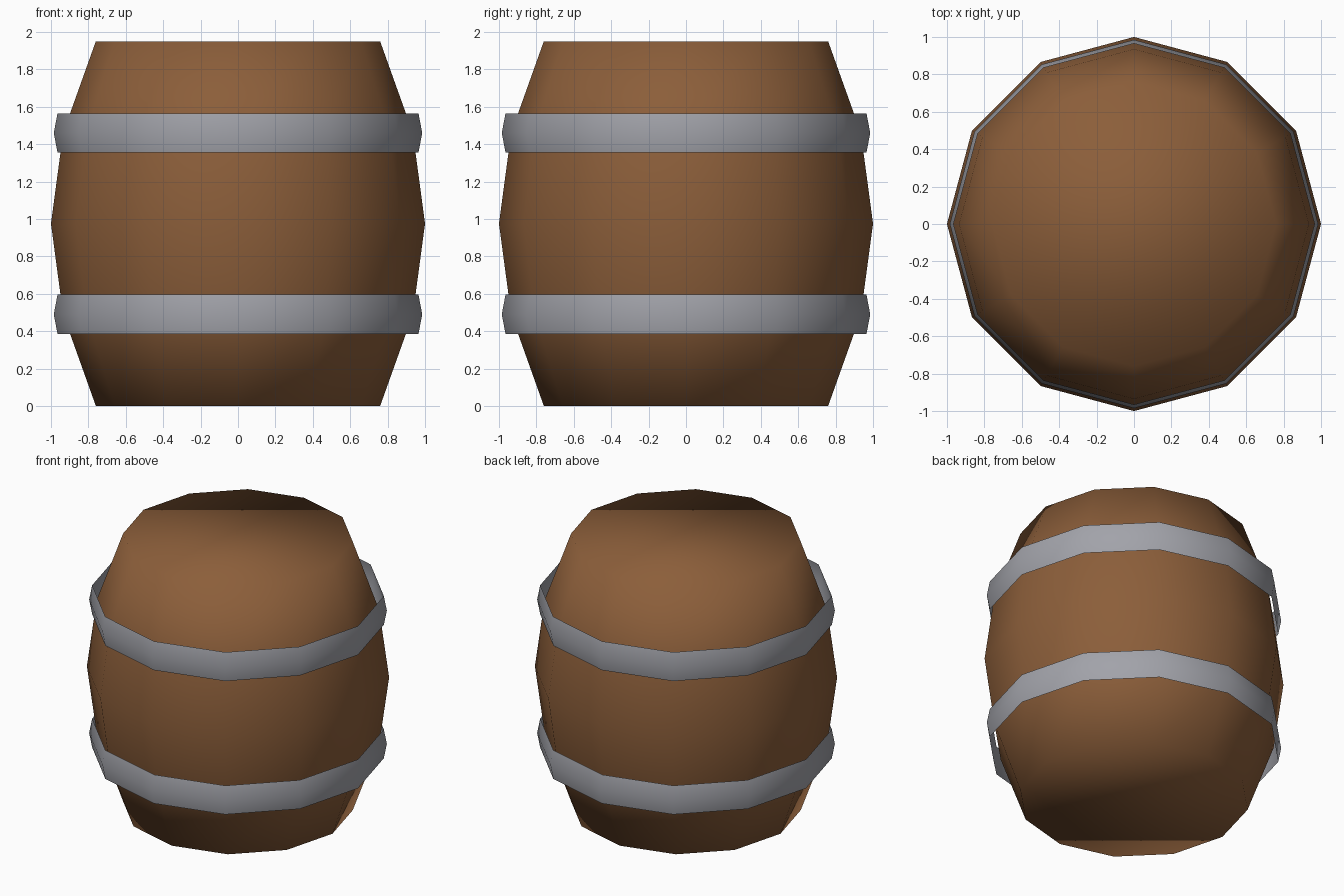
import bpy
import bmesh
from math import cos, sin, pi

SIDES = 12

cube = bpy.data.objects.get("Cube")
if cube:
    bpy.data.objects.remove(cube, do_unlink=True)


def make_material(name, color):
    mat = bpy.data.materials.new(name)
    mat.use_nodes = True
    mat.diffuse_color = color
    mat.node_tree.nodes["Principled BSDF"].inputs["Base Color"].default_value = color
    return mat


def lathe(name, profile, mat, capped):
    """Turn a (radius, height) profile, listed from bottom to top, around z."""
    bm = bmesh.new()
    rings = []
    for r, z in profile:
        angles = [2 * pi * i / SIDES for i in range(SIDES)]
        rings.append([bm.verts.new((r * cos(a), r * sin(a), z)) for a in angles])
    for low, high in zip(rings, rings[1:]):
        for i in range(SIDES):
            j = (i + 1) % SIDES
            bm.faces.new((low[i], low[j], high[j], high[i]))
    if capped:
        bm.faces.new(rings[0][::-1])
        bm.faces.new(rings[-1])
    for face in bm.faces:
        face.smooth = True
    mesh = bpy.data.meshes.new(name)
    bm.to_mesh(mesh)
    bm.free()
    mesh.materials.append(mat)
    obj = bpy.data.objects.new(name, mesh)
    bpy.context.collection.objects.link(obj)
    return obj


wood = make_material("brown wood", (0.26, 0.112, 0.042, 1))
iron = make_material("grey iron", (0.36, 0.365, 0.40, 1))

# Bulging wooden body, smooth over its rims
height = 1.95
middle = height / 2
offset = 0.485
lathe("barrel_body", [(0.76, 0), (0.935, middle - offset), (1.0, middle),
                      (0.935, middle + offset), (0.76, height)], wood, True)

# Thin open hoops standing slightly off the wood
for name, side in (("lower_hoop", -1), ("upper_hoop", 1)):
    z = middle + side * offset
    lathe(name, [(0.965, z - 0.105), (0.985, z), (0.965, z + 0.105)], iron, False)
